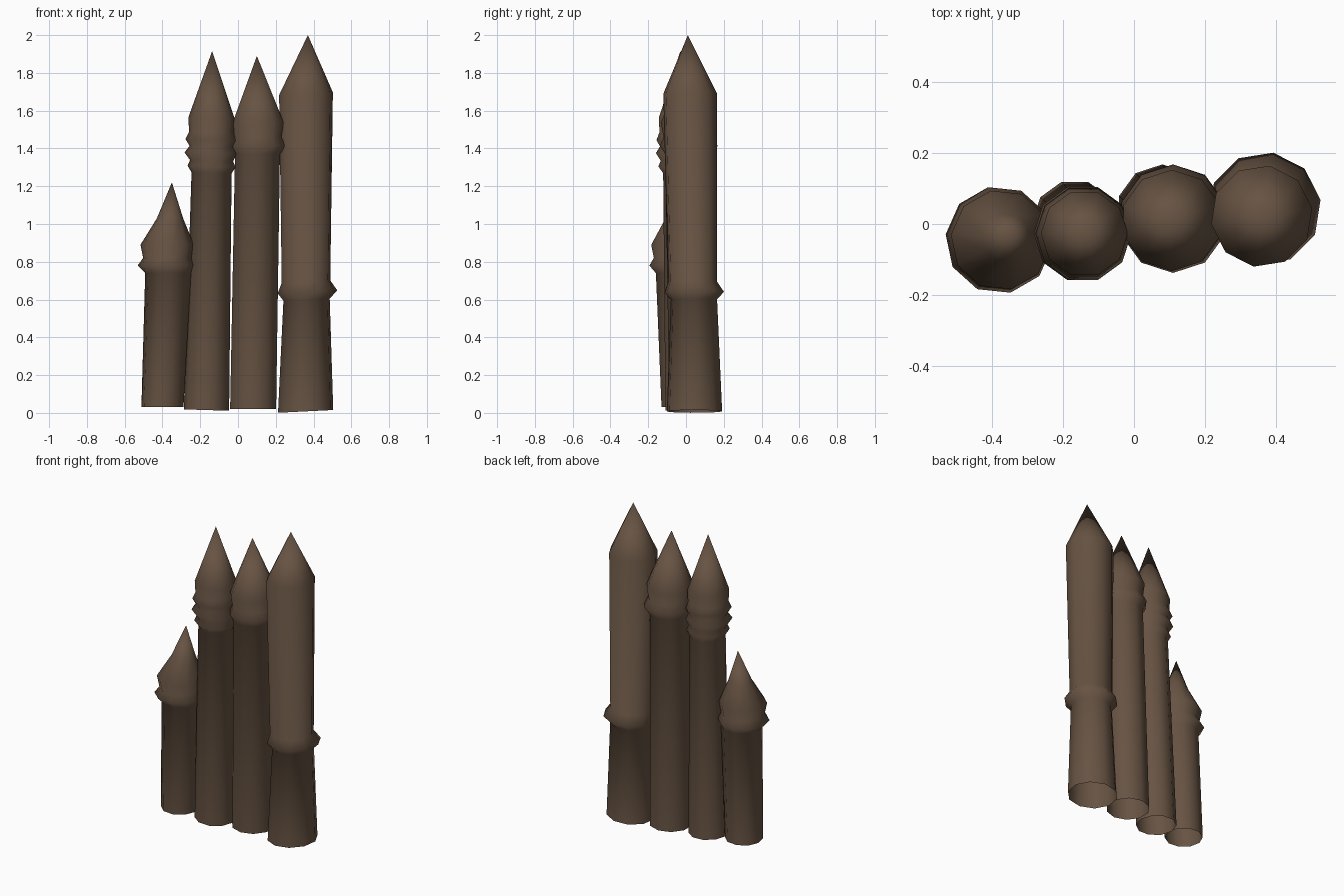
import bpy, bmesh, math

SIDES = 10

wood = bpy.data.materials.new("dark brown wood")
wood.diffuse_color = (0.135, 0.087, 0.056, 1)


def stake(name, turn, slope, rings, tip):
    """Loft rings of (x, y, z, radius) into an open-bottomed stake ending in a point."""
    bm = bmesh.new()
    loops = []
    for x, y, z, r in rings:
        loop = []
        for i in range(SIDES):
            a = math.radians(turn) + math.tau * i / SIDES
            dx, dy = r * math.cos(a), r * math.sin(a)
            loop.append(bm.verts.new((x + dx, y + dy, max(0, z + slope * dx))))
        loops.append(loop)
    apex = bm.verts.new(tip)
    for i in range(SIDES):
        j = (i + 1) % SIDES
        for low, high in zip(loops, loops[1:]):
            bm.faces.new((low[i], low[j], high[j], high[i]))
        bm.faces.new((loops[-1][i], loops[-1][j], apex))
    for f in bm.faces:
        f.smooth = True
    mesh = bpy.data.meshes.new(name)
    bm.to_mesh(mesh)
    bm.free()
    mesh.materials.append(wood)
    bpy.context.collection.objects.link(bpy.data.objects.new(name, mesh))


# short stake with a collar and a two-step point
stake("short_stake", 30, 0.0, [
    (-0.40, -0.02, 0.03, 0.112),
    (-0.37, -0.04, 0.74, 0.122),
    (-0.38, -0.045, 0.78, 0.152),
    (-0.375, -0.045, 0.82, 0.128),
    (-0.375, -0.045, 0.89, 0.142),
    (-0.36, -0.04, 1.03, 0.070),
], (-0.35, -0.03, 1.22))

# tall stake with three rope-like collars
stake("ringed_stake", 0, -0.03, [
    (-0.167, 0.005, 0.015, 0.120),
    (-0.14, -0.02, 1.27, 0.106),
    (-0.14, -0.025, 1.305, 0.127),
    (-0.14, -0.025, 1.335, 0.114),
    (-0.145, -0.027, 1.375, 0.138),
    (-0.14, -0.027, 1.41, 0.116),
    (-0.143, -0.027, 1.445, 0.135),
    (-0.14, -0.027, 1.485, 0.119),
    (-0.14, -0.027, 1.56, 0.123),
], (-0.137, -0.03, 1.915))

# tall stake with a single collar under the point
stake("collared_stake", 18, 0.0, [
    (0.08, 0.04, 0.02, 0.128),
    (0.103, 0.015, 1.37, 0.125),
    (0.11, 0.015, 1.415, 0.153),
    (0.105, 0.012, 1.46, 0.130),
    (0.107, 0.01, 1.535, 0.143),
], (0.10, 0.005, 1.89))

# tallest, thickest stake with a low collar
stake("tallest_stake", 9, 0.05, [
    (0.358, 0.045, 0.008, 0.148),
    (0.363, 0.042, 0.60, 0.124),
    (0.368, 0.043, 0.64, 0.160),
    (0.360, 0.035, 0.695, 0.130),
    (0.360, 0.022, 1.69, 0.144),
], (0.37, 0.01, 2.0))
